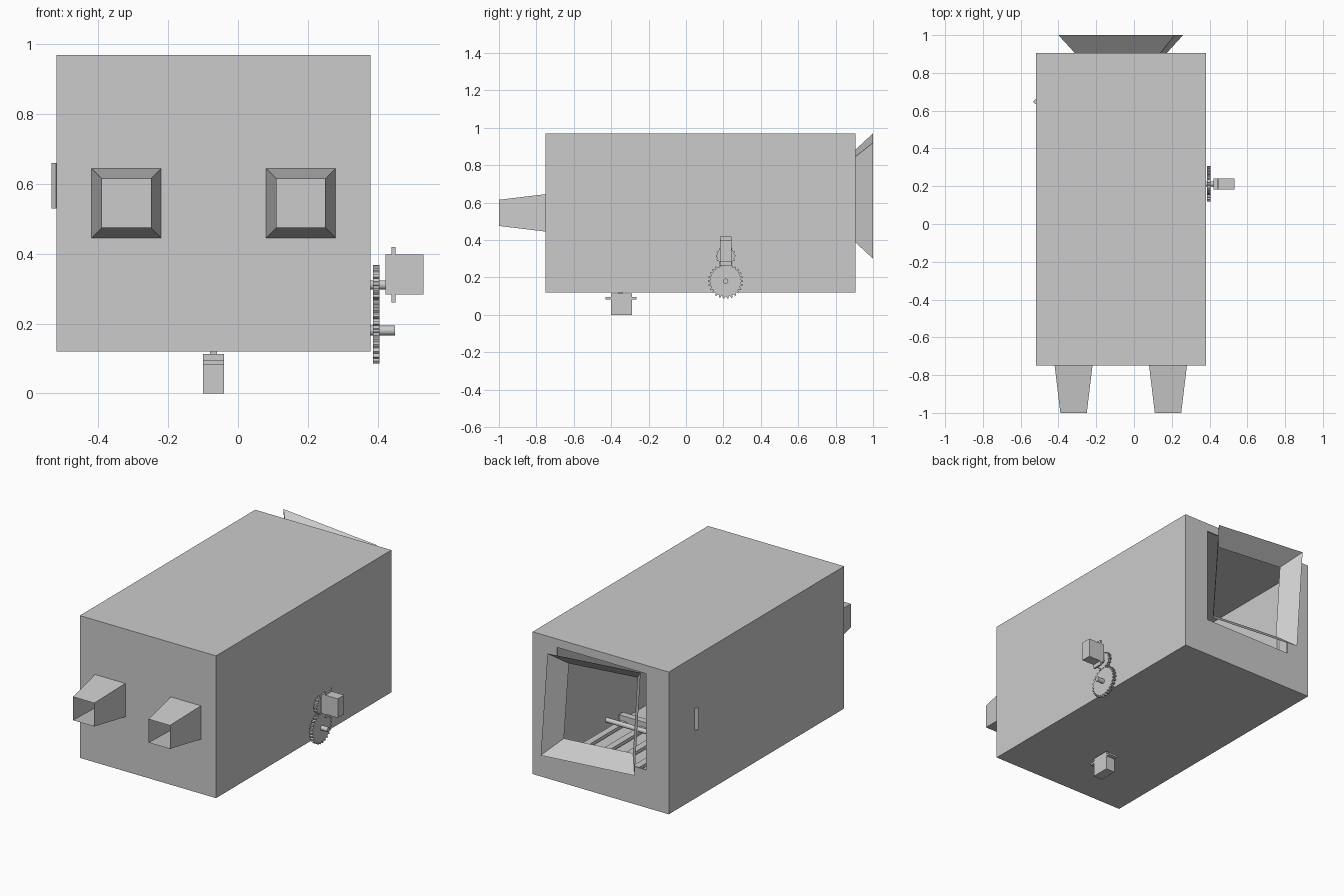
import bpy, bmesh
from math import cos, sin, pi, radians
from mathutils import Matrix, Vector

if "Cube" in bpy.data.objects:
    bpy.data.objects.remove(bpy.data.objects["Cube"], do_unlink=True)

gray = bpy.data.materials.new("plain_gray")
gray.use_nodes = True
gray.diffuse_color = (0.6, 0.6, 0.6, 1)
gray.node_tree.nodes["Principled BSDF"].inputs["Base Color"].default_value = (0.6, 0.6, 0.6, 1)


def finish(name, bm):
    me = bpy.data.meshes.new(name)
    bm.to_mesh(me)
    bm.free()
    me.materials.append(gray)
    ob = bpy.data.objects.new(name, me)
    bpy.context.collection.objects.link(ob)
    return ob


def box_mesh(lo, hi):
    bm = bmesh.new()
    bmesh.ops.create_cube(bm, size=1)
    for v in bm.verts:
        v.co = [lo[i] if v.co[i] < 0 else hi[i] for i in range(3)]
    return bm


def box(name, lo, hi):
    return finish(name, box_mesh(lo, hi))


def rod(name, x0, x1, y, z, r, sides=20):
    """Round bar lying along x."""
    bm = bmesh.new()
    bmesh.ops.create_cone(bm, cap_ends=True, segments=sides, radius1=r, radius2=r,
                          depth=x1 - x0, matrix=Matrix.Rotation(pi / 2, 4, "Y"))
    bmesh.ops.translate(bm, verts=bm.verts, vec=((x0 + x1) / 2, y, z))
    ob = finish(name, bm)
    for p in ob.data.polygons:
        p.use_smooth = len(p.vertices) == 4
    return ob


def gear(name, x0, x1, y, z, r, teeth):
    """Toothed disc facing x."""
    bm = bmesh.new()
    ring = []
    for i in range(teeth):
        for step, rad in ((-.3, .88), (-.17, 1), (.17, 1), (.3, .88)):
            a = 2 * pi * (i + step) / teeth
            ring.append(bm.verts.new((x0, y + r * rad * cos(a), z + r * rad * sin(a))))
    face = bm.faces.new(ring)
    out = bmesh.ops.extrude_face_region(bm, geom=[face])["geom"]
    for v in out:
        if isinstance(v, bmesh.types.BMVert):
            v.co.x = x1
    bmesh.ops.recalc_face_normals(bm, faces=bm.faces)
    return finish(name, bm)


def duct(name, near, far):
    """Open four-sided sheet between two rings of corners."""
    bm = bmesh.new()
    a, b = [[bm.verts.new(p) for p in ring] for ring in (near, far)]
    for i in range(4):
        j = (i + 1) % 4
        bm.faces.new((a[i], a[j], b[j], b[i]))
    return finish(name, bm)


# Hollow housing with a square opening in the back wall
bm = box_mesh((-.52, -.75, .12), (.38, .905, .97))
back = max(bm.faces, key=lambda f: f.calc_center_median().y)
bmesh.ops.inset_individual(bm, faces=[back], thickness=.1)
c = back.calc_center_median()
for v in back.verts:
    v.co.x = .22 if v.co.x > c.x else -.37
    v.co.z = .92 if v.co.z > c.z else .345
bmesh.ops.delete(bm, geom=[back], context="FACES_ONLY")
wall = finish("housing", bm).modifiers.new("wall", "SOLIDIFY")
wall.thickness = .008
wall.offset = -1

# Skewed flared chute floating in the back opening
corners = [(.33, -.335), (.285, .285), (-.33, .335), (-.29, -.29)]
duct("back_chute",
     [(-.07 + .737 * u, .905, .635 + .737 * w) for u, w in corners],
     [(-.07 + u, 1, .635 + w) for u, w in corners])

# Two tapered front nozzles
square = [(1, -1), (1, 1), (-1, 1), (-1, -1)]
for side, x in (("left", .18), ("right", -.32)):
    duct(side + "_front_nozzle",
         [(x + .07 * u, -1, .545 + .07 * w) for u, w in square],
         [(x + .1 * u, -.75, .545 + .1 * w) for u, w in square])

# Side motor driving a gear pair
GY = .212
box("side_motor", (.422, GY - .03, .284), (.532, GY + .03, .398))
box("side_motor_flange", (.44, GY - .03, .26), (.451, GY + .03, .42))
rod("motor_shaft", .38, .423, GY, .311, .013)
gear("small_gear", .387, .406, GY, .315, .053, 14)
gear("large_gear", .387, .406, GY, .18, .094, 26)
rod("drive_shaft", -.45, .45, GY, .18, .014)

# Motor below the floor
box("floor_motor", (-.1, -.4, 0), (-.04, -.29, .113))
box("floor_motor_flange", (-.1, -.43, .083), (-.04, -.265, .094))
rod_top = box("floor_motor_shaft", (-.08, -.36, .11), (-.06, -.34, .16))

# Slatted floor inside the housing
for i in range(6):
    x = .33 - .13 * i
    box(f"floor_slat_{i + 1}", (x - .02, .1, .13), (x + .02, .8, .15))
box("slat_crossbar", (-.45, .08, .13), (.36, .12, .18))

# Upright square pin set in the side wall
bm = box_mesh((-.01, -.01, .53), (.01, .01, .66))
bmesh.ops.rotate(bm, verts=bm.verts, matrix=Matrix.Rotation(radians(45), 3, "Z"))
bmesh.ops.translate(bm, verts=bm.verts, vec=Vector((-.521, .648, 0)))
finish("side_pin", bm)
